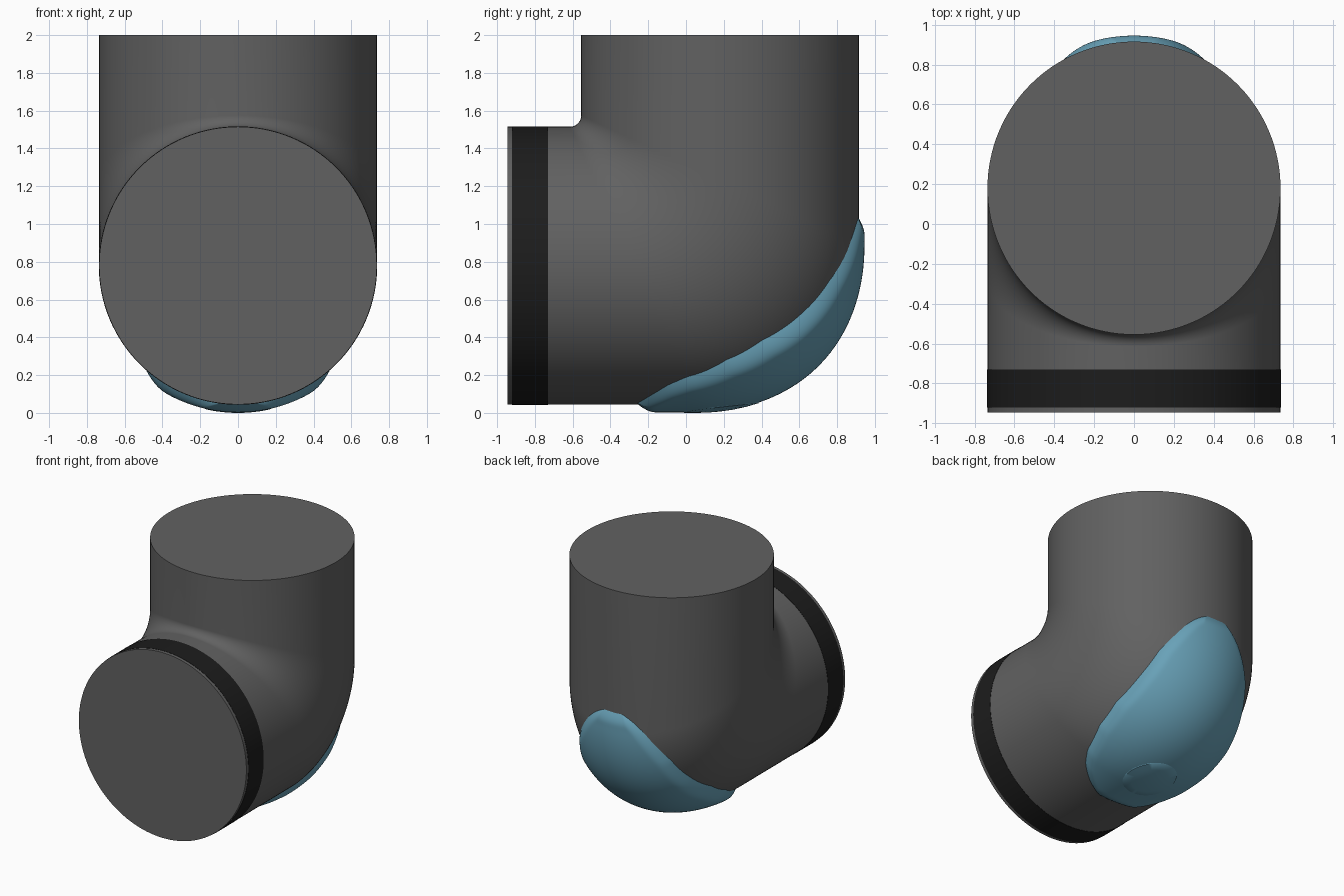
import bpy, bmesh
from math import sin, cos, pi, radians, hypot, sqrt

if "Cube" in bpy.data.objects:
    bpy.data.objects.remove(bpy.data.objects["Cube"])

R, CY, CZ = 0.735, 0.18, 0.78      # pipe radius, vertical axis y, horizontal axis z
FRONT, TOP, ARC = -0.945, 2.0, 1.2  # pipe ends, length parameter of the bend


def mat(name, rgb):
    m = bpy.data.materials.new(name)
    m.diffuse_color = (*rgb, 1)
    m.use_nodes = True
    m.node_tree.nodes["Principled BSDF"].inputs["Base Color"].default_value = m.diffuse_color
    return m


def grid(name, rows, material, closed=False, caps=False):
    """Skin rows of points into a smooth surface."""
    bm = bmesh.new()
    vs = [[bm.verts.new(p) for p in row] for row in rows]
    n = len(rows[0])
    for a, b in zip(vs, vs[1:]):
        for j in range(n if closed else n - 1):
            k = (j + 1) % n
            bm.faces.new((a[j], b[j], b[k], a[k]))
    if caps:
        bm.faces.new(vs[0])
        bm.faces.new(vs[-1][::-1])
    bmesh.ops.remove_doubles(bm, verts=bm.verts[:], dist=1e-5)
    me = bpy.data.meshes.new(name)
    bm.to_mesh(me)
    bm.free()
    ob = bpy.data.objects.new(name, me)
    bpy.context.collection.objects.link(ob)
    me.materials.append(material)
    bpy.ops.object.select_all(action='DESELECT')
    ob.select_set(True)
    bpy.context.view_layer.objects.active = ob
    bpy.ops.object.shade_smooth_by_angle(angle=radians(35))
    return ob


def elbow(phi, s, off=0.0):
    """Point on the elbow: phi around the pipe (0 = outer side), s along the bend."""
    h = R * cos(phi)
    rho = 0.06 + 0.79 * (h + R) / (2 * R)          # bend radius, tight inside
    a = min(max(s / ARC, 0), 1) * pi / 2
    y = CY + h - rho + rho * sin(a) + min(s, 0)
    z = CZ - h + rho - rho * cos(a) + max(s - ARC, 0)
    return (R * sin(phi) + off * sin(phi),
            y + off * cos(phi) * sin(a),
            z - off * cos(phi) * cos(a))


dark = mat("dark_grey", (0.12, 0.12, 0.12))
black = mat("black", (0.012, 0.012, 0.012))
blue = mat("blue", (0.14, 0.36, 0.48))

# Elbow pipe body
N = 128
ring = [2 * pi * j / N for j in range(N)]
rows = [[(R * sin(p), FRONT, CZ - R * cos(p)) for p in ring]]
rows += [[elbow(p, ARC * i / 40) for p in ring] for i in range(41)]
rows += [[(R * sin(p), CY + R * cos(p), TOP) for p in ring]]
grid("elbow_pipe", rows, dark, closed=True, caps=True)

# Black band near the front opening
r = R + 0.002
profile = [(R - 0.01, -0.92), (r, -0.92), (r, -0.73), (R - 0.01, -0.73)]
grid("black_band", [[(q * sin(p), y, CZ - q * cos(p)) for p in ring]
                    for q, y in profile], black, closed=True)

# Outline of the corner pad: position along the bend, half angle in degrees
outline = [(-0.335, 0), (-0.11, 32), (0.01, 38), (0.25, 44), (0.47, 44.5),
           (0.71, 40), (0.95, 34), (1.15, 24), (1.355, 0)]
S0, S1 = outline[0][0], outline[-1][0]


def half_angle(s):
    for (a, wa), (b, wb) in zip(outline, outline[1:]):
        if s <= b:
            t = (s - a) / (b - a)
            return radians(sqrt(max(wa * wa * (1 - t) + wb * wb * t, 0)))
    return 0.0


def pad_offset(phi, s):
    k = min(max(s / ARC, 0), 1)
    thick = 0.042 - 0.012 * k + 0.022 * sin(pi * k) ** 2
    d = min((half_angle(s) - abs(phi)) * R, s - S0, S1 - s)
    t = min(max(d / 0.11, 0), 1)
    return (thick + 0.012) * sin(t * pi / 2) - 0.012


# Blue protective pad over the outer corner
rows = []
for i in range(81):
    s = S0 + (S1 - S0) * (1 - cos(pi * i / 80)) / 2
    w = half_angle(s)
    phis = [w * sin(pi / 2 * (j / 32 - 1)) for j in range(65)]
    rows.append([elbow(p, s, pad_offset(p, s)) for p in phis])
grid("corner_pad", rows, blue)

# Plain round disc following the underside of the pad
rows = []
for q, lift in ((0, 0.003), (0.06, 0.003), (0.12, 0.003), (0.175, 0.003), (0.185, -0.004)):
    row = []
    for j in range(48):
        t = -2 * pi * j / 48
        p, s = q * cos(t) / R, 0.1 + q * sin(t)
        row.append(elbow(p, s, pad_offset(p, s) + lift))
    rows.append(row)
grid("pad_disc", rows, blue, closed=True)
